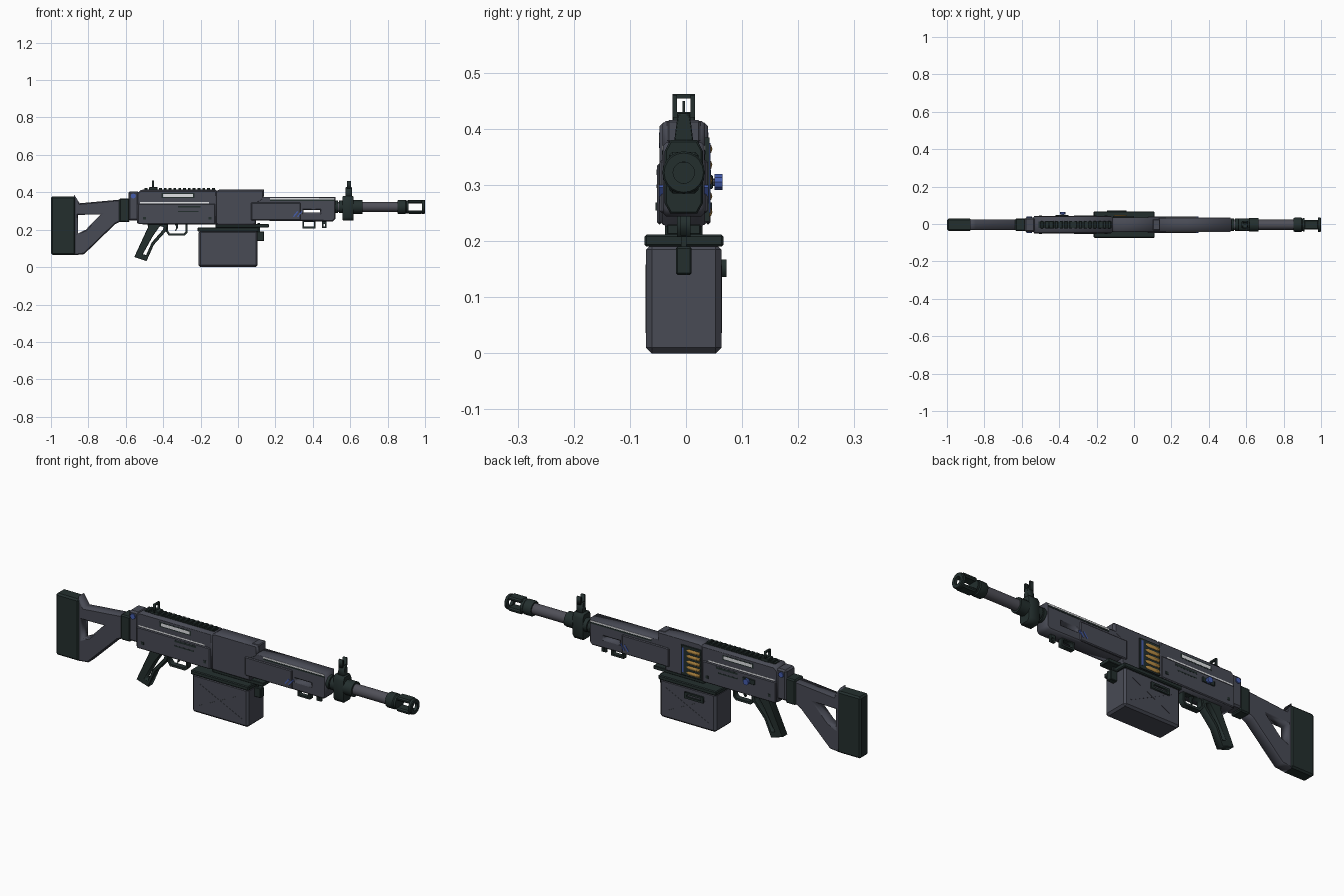
import bpy, bmesh, math
from mathutils import Matrix, Vector

if "Cube" in bpy.data.objects:
    bpy.data.objects.remove(bpy.data.objects["Cube"])

YC = -0.004   # centre plane of the weapon
AXIS = 0.322  # bore height


def material(name, rgb):
    m = bpy.data.materials.new(name)
    m.use_nodes = True
    m.diffuse_color = (*rgb, 1)
    bsdf = next(n for n in m.node_tree.nodes if n.type == 'BSDF_PRINCIPLED')
    bsdf.inputs["Base Color"].default_value = (*rgb, 1)
    return m


GREY = material("slate grey", (0.065, 0.069, 0.09))
DARK = material("dark green black", (0.017, 0.028, 0.027))
STEEL = material("barrel steel", (0.08, 0.08, 0.098))
BLUE = material("blue", (0.06, 0.11, 0.42))
BRASS = material("brass", (0.42, 0.23, 0.05))
PALE = material("pale metal", (0.75, 0.76, 0.78))


def finish(name, bm, mat):
    bmesh.ops.remove_doubles(bm, verts=bm.verts, dist=0.00005)
    bmesh.ops.recalc_face_normals(bm, faces=bm.faces)
    me = bpy.data.meshes.new(name)
    bm.to_mesh(me)
    bm.free()
    me.materials.append(mat)
    ob = bpy.data.objects.new(name, me)
    bpy.context.collection.objects.link(ob)
    return ob


def box(name, x, y, z, mat, bevel=0.0, tilt=0.0):
    """Box from (min, max) ranges, with chamfered edges; tilt turns it about y."""
    bm = bmesh.new()
    bmesh.ops.create_cube(bm, size=1)
    size = Vector([r[1] - r[0] for r in (x, y, z)])
    mid = Vector([sum(r) / 2 for r in (x, y, z)])
    bmesh.ops.scale(bm, vec=size, verts=bm.verts)
    if bevel:
        bmesh.ops.bevel(bm, geom=bm.edges[:], offset=bevel, segments=1, affect='EDGES')
    bm.transform(Matrix.Translation(mid) @ Matrix.Rotation(tilt, 4, 'Y'))
    return finish(name, bm, mat)


def prism(name, loops, lo, hi, mat, bevel=0.0, axis='Y'):
    """Extruded outline; any loop after the first is a hole."""
    cu = bpy.data.curves.new(name, 'CURVE')
    cu.dimensions, cu.fill_mode = '2D', 'BOTH'
    cu.extrude = (hi - lo) / 2 - bevel
    cu.bevel_depth, cu.bevel_resolution = bevel, 0
    for pts in loops:
        sp = cu.splines.new('POLY')
        sp.points.add(len(pts) - 1)
        for p, (a, b) in zip(sp.points, pts):
            p.co = (a, b, 0, 1)
        sp.use_cyclic_u = True
    tmp = bpy.data.objects.new(name + " outline", cu)
    bpy.context.collection.objects.link(tmp)
    dg = bpy.context.evaluated_depsgraph_get()
    me = bpy.data.meshes.new_from_object(tmp.evaluated_get(dg))
    bm = bmesh.new()
    bm.from_mesh(me)
    bpy.data.objects.remove(tmp)
    bpy.data.curves.remove(cu)
    bpy.data.meshes.remove(me)
    mid = (lo + hi) / 2
    turn = Matrix.Rotation(math.pi / 2, 4, 'X')
    if axis == 'X':
        turn = Matrix.Rotation(math.pi / 2, 4, 'Z') @ turn
    shift = Vector((mid, 0, 0)) if axis == 'X' else Vector((0, mid, 0))
    bm.transform(Matrix.Translation(shift) @ turn)
    return finish(name, bm, mat)


def rect(a, b, c, d):
    return [(a, c), (b, c), (b, d), (a, d)]


def lathe(name, profile, mat, y=YC, z=AXIS, sides=20, axis='X'):
    """Turned part from (position, radius) points."""
    bm = bmesh.new()
    vs = [bm.verts.new((p, r, 0)) for p, r in profile]
    es = [bm.edges.new(e) for e in zip(vs, vs[1:])]
    bmesh.ops.spin(bm, geom=vs + es, cent=(0, 0, 0), axis=(1, 0, 0),
                   angle=math.tau, steps=sides, use_duplicate=False)
    if axis == 'Y':
        bm.transform(Matrix.Rotation(math.pi / 2, 4, 'Z'))
    bm.transform(Matrix.Translation((0, y, z) if axis == 'X' else (y, 0, z)))
    ob = finish(name, bm, mat)
    for p in ob.data.polygons:
        p.use_smooth = True
    bpy.ops.object.select_all(action='DESELECT')
    ob.select_set(True)
    bpy.context.view_layer.objects.active = ob
    bpy.ops.object.shade_smooth_by_angle(angle=0.6)
    return ob


def cyl(name, a, b, r, mat, **kw):
    return lathe(name, [(a, 0), (a, r), (b, r), (b, 0)], mat, **kw)


def span(half):
    return (YC - half, YC + half)


# Stock
box("butt_pad", (-1, -0.87), span(0.033), (0.065, 0.378), DARK, 0.008)
prism("stock", [[(-0.872, 0.37), (-0.85, 0.335), (-0.63, 0.355), (-0.63, 0.25), (-0.66, 0.235),
                 (-0.825, 0.075), (-0.872, 0.07)],
                [(-0.862, 0.285), (-0.72, 0.288), (-0.81, 0.195), (-0.862, 0.17)]],
      *span(0.028), GREY, 0.006)
box("stock_collar", (-0.635, -0.58), span(0.034), (0.24, 0.368), DARK, 0.006)

# Receiver
box("receiver_rear", (-0.585, -0.53), span(0.038), (0.25, 0.405), GREY, 0.008)
cyl("rear_pin", -0.048, 0.040, 0.014, BLUE, y=-0.56, z=0.38, sides=8, axis='Y')
prism("receiver", [[(-0.535, 0.24), (-0.535, 0.39), (-0.52, 0.405), (-0.12, 0.405), (-0.12, 0.235),
                    (-0.51, 0.235)]], *span(0.043), GREY, 0.006)
for s, side in ((-1, "right"), (1, "left")):
    def plate(name, x, z, mat, depth, bevel=0.0, tilt=0.0, inner=0.038):
        ys = sorted((YC + s * inner, YC + s * depth))
        return box(side + "_" + name, x, ys, z, mat, bevel, tilt)
    plate("lower_receiver", (-0.535, -0.122), (0.23, 0.338), GREY, 0.048, 0.004)
    plate("receiver_gap", (-0.525, -0.155), (0.340, 0.347), PALE, 0.0436)
    plate("bolt_window_rim", (-0.408, -0.232), (0.37, 0.395), DARK, 0.0436)
    plate("bolt", (-0.4, -0.24), (0.375, 0.39), PALE, 0.044)
    plate("selector_panel", (-0.32, -0.2), (0.318, 0.328), DARK, 0.0488)
    plate("selector_panel_base", (-0.32, -0.21), (0.295, 0.301), DARK, 0.0488)
    for x in (-0.5, -0.15):
        plate("receiver_screw", (x - 0.007, x + 0.007), (0.255, 0.269), DARK, 0.05)
    # Handguard trim
    plate("handguard_shell", (0.07, 0.335), (0.25, 0.345), GREY, 0.043, 0.004, inner=0.02)
    plate("handguard_gap", (0.17, 0.515), (0.362, 0.37), PALE, 0.0385, inner=0.03)
    plate("handguard_shadow_line", (0.17, 0.515), (0.354, 0.361), DARK, 0.0385, inner=0.03)
    for i in (0, 1):
        x = 0.308 + 0.022 * i
        plate("handguard_stripe", (x - 0.018, x + 0.018), (0.28, 0.287), BLUE, 0.0445,
              tilt=-0.9, inner=0.036)

cyl("bolt_handle_stem", 0.03, 0.055, 0.007, STEEL, y=-0.38, z=0.305, sides=8, axis='Y')
cyl("bolt_handle_knob", 0.051, 0.065, 0.015, BLUE, y=-0.38, z=0.305, sides=10, axis='Y')
box("bolt_handle_base", (-0.42, -0.35), (0.04, 0.048), (0.293, 0.318), DARK, 0.002)

# Top rail and rear sight
box("top_rail", (-0.51, -0.12), span(0.017), (0.408, 0.416), DARK)
for i in range(15):
    x = -0.5 + i * 0.0258
    box("rail_tooth", (x, x + 0.015), span(0.02), (0.414, 0.424), DARK, 0.002)
box("rear_sight_base", (-0.475, -0.43), span(0.02), (0.41, 0.428), DARK, 0.002)
prism("rear_sight", [rect(-0.024, 0.016, 0.42, 0.462), rect(-0.017, 0.009, 0.43, 0.454)],
      -0.46, -0.45, DARK, axis='X')

# Feed section and cover
prism("feed_cover", [[(-0.115, 0.232), (-0.115, 0.4), (-0.1, 0.408), (0.13, 0.408), (0.13, 0.365),
                      (0.09, 0.34), (0.09, 0.232)]], *span(0.038), GREY, 0.006)
box("cover_hinge", (0.1, 0.14), span(0.03), (0.375, 0.416), GREY, 0.004)
box("feed_base", (-0.12, 0.165), span(0.03), (0.212, 0.23), DARK, 0.002)
box("feed_port", (-0.112, 0.0), (0.03, 0.0415), (0.235, 0.385), DARK)
box("belt_link_strip", (-0.016, -0.007), (0.035, 0.044), (0.25, 0.375), BLUE)
for i in range(5):
    z = 0.252 + i * 0.028
    lathe("cartridge", [(-0.108, 0), (-0.108, 0.011), (-0.045, 0.011), (-0.035, 0.007), (-0.018, 0)],
          BRASS, y=0.036, z=z, sides=10)

# Handguard with a see-through window
prism("handguard", [[(0.07, 0.255), (0.07, 0.37), (0.515, 0.37), (0.515, 0.26), (0.505, 0.25)],
                    rect(0.345, 0.445, 0.285, 0.312)], *span(0.037), GREY, 0.006)
prism("lower_loop", [rect(0.345, 0.415, 0.207, 0.25), rect(0.354, 0.406, 0.216, 0.24)],
      *span(0.012), DARK)
prism("sling_loop", [rect(0.448, 0.474, 0.21, 0.25), rect(0.456, 0.466, 0.216, 0.23)],
      *span(0.006), DARK)
cyl("handguard_cap", 0.51, 0.535, 0.034, DARK)

# Barrel, gas block and front sight
cyl("barrel", 0.5, 0.87, 0.027, STEEL)
prism("gas_block", [[(-0.026, 0.252), (0.018, 0.252), (0.027, 0.268), (0.027, 0.36), (0.018, 0.377),
                     (-0.026, 0.377), (-0.035, 0.36), (-0.035, 0.268)]],
      0.56, 0.618, DARK, 0.003, axis='X')
cyl("gas_ring", 0.615, 0.665, 0.037, DARK, sides=12)
cyl("gas_plug", 0.54, 0.57, 0.034, DARK, sides=12)
prism("front_sight_post", [[(-0.02, 0.37), (0.012, 0.37), (0.005, 0.425), (-0.013, 0.425)]],
      0.575, 0.61, DARK, 0.002, axis='X')
prism("front_sight_ears", [[(-0.024, 0.42), (0.016, 0.42), (0.016, 0.46), (0.008, 0.46), (0.008, 0.43),
                            (-0.016, 0.43), (-0.016, 0.46), (-0.024, 0.46)]],
      0.583, 0.603, DARK, axis='X')
box("front_sight_pin", (0.59, 0.596), span(0.002), (0.425, 0.45), DARK)

# Muzzle brake: collar, prongs and open front ring
lathe("muzzle_collar", [(0.852, 0), (0.852, 0.034), (0.858, 0.038), (0.895, 0.038), (0.9, 0.034),
                        (0.912, 0.036), (0.912, 0)], DARK)
lathe("muzzle_ring", [(0.985, 0.019), (0.985, 0.038), (0.996, 0.038), (1.0, 0.035), (1.0, 0.019),
                      (0.985, 0.019)], DARK)
for s in (-1, 1):
    zs = sorted((AXIS + s * 0.018, AXIS + s * 0.037))
    box("muzzle_prong", (0.908, 0.988), span(0.026), zs, DARK, 0.006)

# Ammunition box
box("ammo_box", (-0.21, 0.105), (-0.071, 0.063), (0, 0.195), GREY, 0.01)
box("ammo_box_lid", (-0.216, 0.11), (-0.074, 0.067), (0.19, 0.212), DARK, 0.004)
box("box_latch", (0.1, 0.14), span(0.014), (0.14, 0.19), DARK, 0.003)
box("latch_strap", (0.105, 0.118), span(0.005), (0.185, 0.235), DARK)
prism("box_handle", [rect(-0.145, -0.04, 0.136, 0.167), rect(-0.132, -0.053, 0.146, 0.157)],
      0.062, 0.072, DARK)
for y in (-0.0712, 0.0632):
    for tilt in (0.45, -0.45):
        box("box_rib", (-0.19, 0.085), (y - 0.001, y + 0.001), (0.096, 0.099), GREY, 0, tilt)

# Grip and trigger
prism("grip", [[(-0.485, 0.24), (-0.478, 0.215), (-0.552, 0.055), (-0.49, 0.035), (-0.452, 0.12),
                (-0.385, 0.195), (-0.375, 0.24)],
               [(-0.418, 0.222), (-0.395, 0.215), (-0.4, 0.198), (-0.46, 0.13), (-0.49, 0.062),
                (-0.512, 0.068), (-0.455, 0.17)]], *span(0.02), DARK, 0.002)
prism("trigger_guard", [[(-0.385, 0.24), (-0.385, 0.19), (-0.37, 0.168), (-0.285, 0.168),
                         (-0.27, 0.185), (-0.27, 0.24)],
                        [(-0.374, 0.228), (-0.374, 0.194), (-0.364, 0.179), (-0.29, 0.179),
                         (-0.281, 0.19), (-0.281, 0.228)]], *span(0.014), DARK)
prism("trigger", [[(-0.34, 0.235), (-0.322, 0.235), (-0.322, 0.21), (-0.332, 0.192), (-0.336, 0.194),
                   (-0.33, 0.212)]], *span(0.006), DARK)
